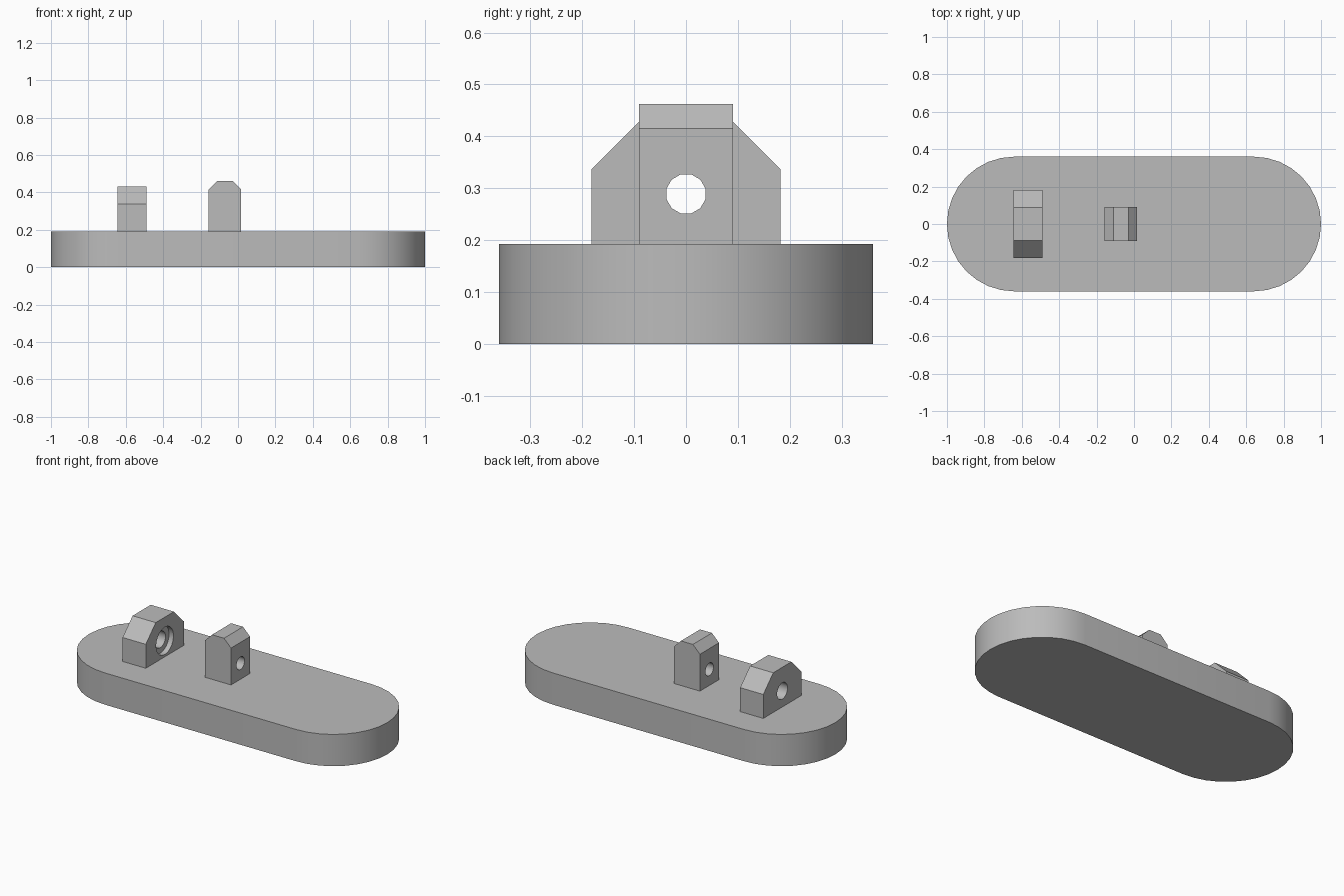
import bpy, bmesh, math
from mathutils import Vector

cube = bpy.data.objects.get("Cube")
if cube:
    bpy.data.objects.remove(cube, do_unlink=True)

grey = bpy.data.materials.new("plain grey")
grey.use_nodes = True
grey.diffuse_color = (0.5, 0.5, 0.5, 1)
grey.node_tree.nodes["Principled BSDF"].inputs["Base Color"].default_value = (0.5, 0.5, 0.5, 1)


def prism(name, points, direction):
    """Extrude a closed outline of 3D points along a direction."""
    bm = bmesh.new()
    face = bm.faces.new([bm.verts.new(p) for p in points])
    result = bmesh.ops.extrude_face_region(bm, geom=[face])
    moved = [v for v in result["geom"] if isinstance(v, bmesh.types.BMVert)]
    bmesh.ops.translate(bm, vec=Vector(direction), verts=moved)
    bmesh.ops.recalc_face_normals(bm, faces=bm.faces)
    mesh = bpy.data.meshes.new(name)
    bm.to_mesh(mesh)
    bm.free()
    mesh.materials.append(grey)
    obj = bpy.data.objects.new(name, mesh)
    bpy.context.collection.objects.link(obj)
    return obj


def select_only(obj):
    bpy.ops.object.select_all(action="DESELECT")
    obj.select_set(True)
    bpy.context.view_layer.objects.active = obj


def bore(obj, radius, x0, x1, sides):
    """Cut a round hole along x at the shared shaft height."""
    ring = [(x0, radius * math.sin((i + 0.5) * math.tau / sides),
             SHAFT_Z + radius * math.cos((i + 0.5) * math.tau / sides))
            for i in range(sides)]
    cutter = prism("bore_cutter", ring, (x1 - x0, 0, 0))
    cutter.hide_render = True
    mod = obj.modifiers.new("bore", "BOOLEAN")
    mod.operation = "DIFFERENCE"
    mod.solver = "EXACT"
    mod.object = cutter
    select_only(obj)
    bpy.ops.object.modifier_apply(modifier=mod.name)
    bpy.data.objects.remove(cutter, do_unlink=True)


def chamfered(half, half_top, z_low, z_high):
    """Block outline with two cut top corners, as (across, height) pairs."""
    return [(-half, DECK), (half, DECK), (half, z_low),
            (half_top, z_high), (-half_top, z_high), (-half, z_low)]


DECK, SHAFT_Z, RADIUS, SEGMENTS = 0.192, 0.289, 0.36, 16

# Base plate with round ends
outline = []
for side in (1, -1):
    for i in range(SEGMENTS + 1):
        a = -math.pi / 2 + math.pi * i / SEGMENTS
        outline.append((side * (1 - RADIUS + RADIUS * math.cos(a)),
                        side * RADIUS * math.sin(a), 0))
base = prism("base_plate", outline, (0, 0, DECK))

# Wide bearing block: through hole plus shallow recess on the left face
wide = prism("wide_bearing_block",
             [(-0.645, y, z) for y, z in chamfered(0.182, 0.087, 0.337, 0.432)],
             (0.155, 0, 0))
bore(wide, 0.05, -0.7, -0.4, 16)
bore(wide, 0.083, -0.52, -0.4, 24)

# Narrow bearing block: chamfers run front to back
narrow = prism("narrow_bearing_block",
               [(x - 0.07, -0.091, z) for x, z in chamfered(0.087, 0.04, 0.415, 0.462)],
               (0, 0.182, 0))
bore(narrow, 0.039, -0.3, 0.2, 12)

for obj in (base, wide, narrow):
    select_only(obj)
    bpy.ops.object.shade_smooth_by_angle(angle=math.radians(31))
